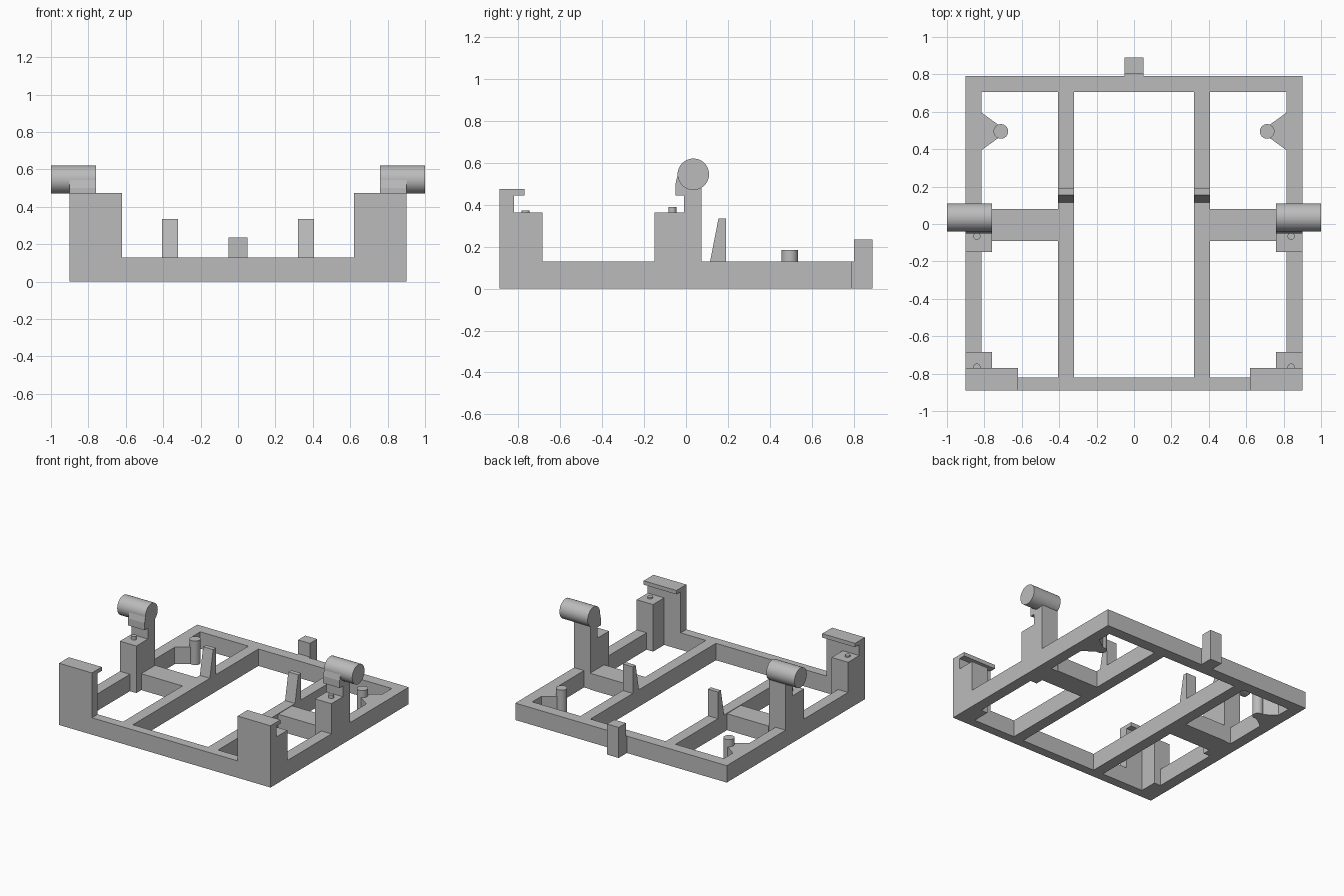
import bpy
import bmesh
import math
from mathutils import Matrix, Vector

cube = bpy.data.objects.get("Cube")
if cube:
    bpy.data.objects.remove(cube, do_unlink=True)

grey = bpy.data.materials.new("plain grey")
grey.use_nodes = True
COLOUR = (0.5, 0.5, 0.5, 1)
grey.diffuse_color = COLOUR
grey.node_tree.nodes["Principled BSDF"].inputs["Base Color"].default_value = COLOUR

BEAM = 0.13       # frame height
OUT, IN = 0.9, 0.76   # outer and inner x of the corner and middle posts


def finish(name, bm, mirrored, smooth=False):
    bmesh.ops.recalc_face_normals(bm, faces=bm.faces)
    mesh = bpy.data.meshes.new(name)
    bm.to_mesh(mesh)
    bm.free()
    mesh.materials.append(grey)
    obj = bpy.data.objects.new(name, mesh)
    bpy.context.collection.objects.link(obj)
    if mirrored:
        obj.modifiers.new("mirror", 'MIRROR').use_mirror_merge = False
    if smooth:
        bpy.ops.object.select_all(action='DESELECT')
        obj.select_set(True)
        bpy.context.view_layer.objects.active = obj
        bpy.ops.object.shade_smooth_by_angle(angle=math.radians(40))
    return obj


def prism(name, points, offset, mirrored=True):
    """Extrude a closed outline of 3D points along an offset."""
    bm = bmesh.new()
    face = bm.faces.new([bm.verts.new(p) for p in points])
    new = bmesh.ops.extrude_face_region(bm, geom=[face])["geom"]
    bmesh.ops.translate(bm, vec=Vector(offset),
                        verts=[v for v in new if isinstance(v, bmesh.types.BMVert)])
    return finish(name, bm, mirrored)


def box(name, x, y, z, mirrored=True):
    outline = [(x[0], y[0], z[0]), (x[1], y[0], z[0]), (x[1], y[1], z[0]), (x[0], y[1], z[0])]
    return prism(name, outline, (0, 0, z[1] - z[0]), mirrored)


def side_profile(name, yz, x0, x1):
    return prism(name, [(x0, y, z) for y, z in yz], (x1 - x0, 0, 0))


def cylinder(name, centre, radius, length, along_x=False):
    bm = bmesh.new()
    turn = Matrix.Rotation(math.pi / 2, 4, 'Y') if along_x else Matrix()
    bmesh.ops.create_cone(bm, cap_ends=True, segments=48, radius1=radius, radius2=radius,
                          depth=length, matrix=Matrix.Translation(centre) @ turn)
    return finish(name, bm, True, smooth=True)


# Flat frame
box("front_rail", (-0.62, 0.62), (-0.89, -0.82), (0, BEAM), False)
box("back_rail", (-OUT, OUT), (0.705, 0.79), (0, BEAM), False)
box("long_beam", (0.32, 0.405), (-0.82, 0.705), (0, BEAM))
box("front_side_rail", (0.815, OUT), (-0.685, -0.15), (0, BEAM))
box("back_side_rail", (0.815, OUT), (0.075, 0.705), (0, BEAM))
box("cross_beam", (0.405, IN), (-0.09, 0.08), (0, BEAM - 0.004))

# Front corner hooks with their pedestals and locating pins
side_profile("corner_hook", [(-0.89, 0), (-0.89, 0.475), (-0.77, 0.475),
                             (-0.77, 0.445), (-0.82, 0.445), (-0.82, 0)], 0.62, OUT)
box("corner_pedestal", (IN, OUT), (-0.82, -0.685), (0, 0.362))
cylinder("corner_pin", (0.84, -0.765, 0.362), 0.019, 0.022)

# Middle posts carrying the sideways pivots
side_profile("middle_post", [(-0.15, 0), (-0.15, 0.362), (-0.01, 0.362), (-0.01, 0.445),
                             (-0.05, 0.445), (-0.05, 0.5), (-0.038, 0.55), (0.075, 0.55),
                             (0.075, 0)], IN, OUT)
cylinder("pivot", (0.88, 0.035, 0.545), 0.075, 0.24, along_x=True)
cylinder("middle_pin", (0.84, -0.065, 0.374), 0.019, 0.03)

# Upright stops on the long beams
side_profile("wedge_stop", [(0.115, BEAM), (0.155, 0.335), (0.19, 0.335), (0.19, BEAM)],
             0.32, 0.405)

# Side gussets with round bosses
prism("gusset", [(0.815, 0.595, 0), (0.725, 0.53, 0), (0.725, 0.46, 0), (0.815, 0.395, 0)],
      (0, 0, BEAM))
cylinder("boss", (0.712, 0.495, 0.0925), 0.039, 0.185)

# Rear tab
box("rear_tab", (-0.05, 0.05), (0.802, 0.89), (0, 0.235), False)
box("rear_tab_foot", (-0.05, 0.05), (0.79, 0.802), (0, BEAM), False)
